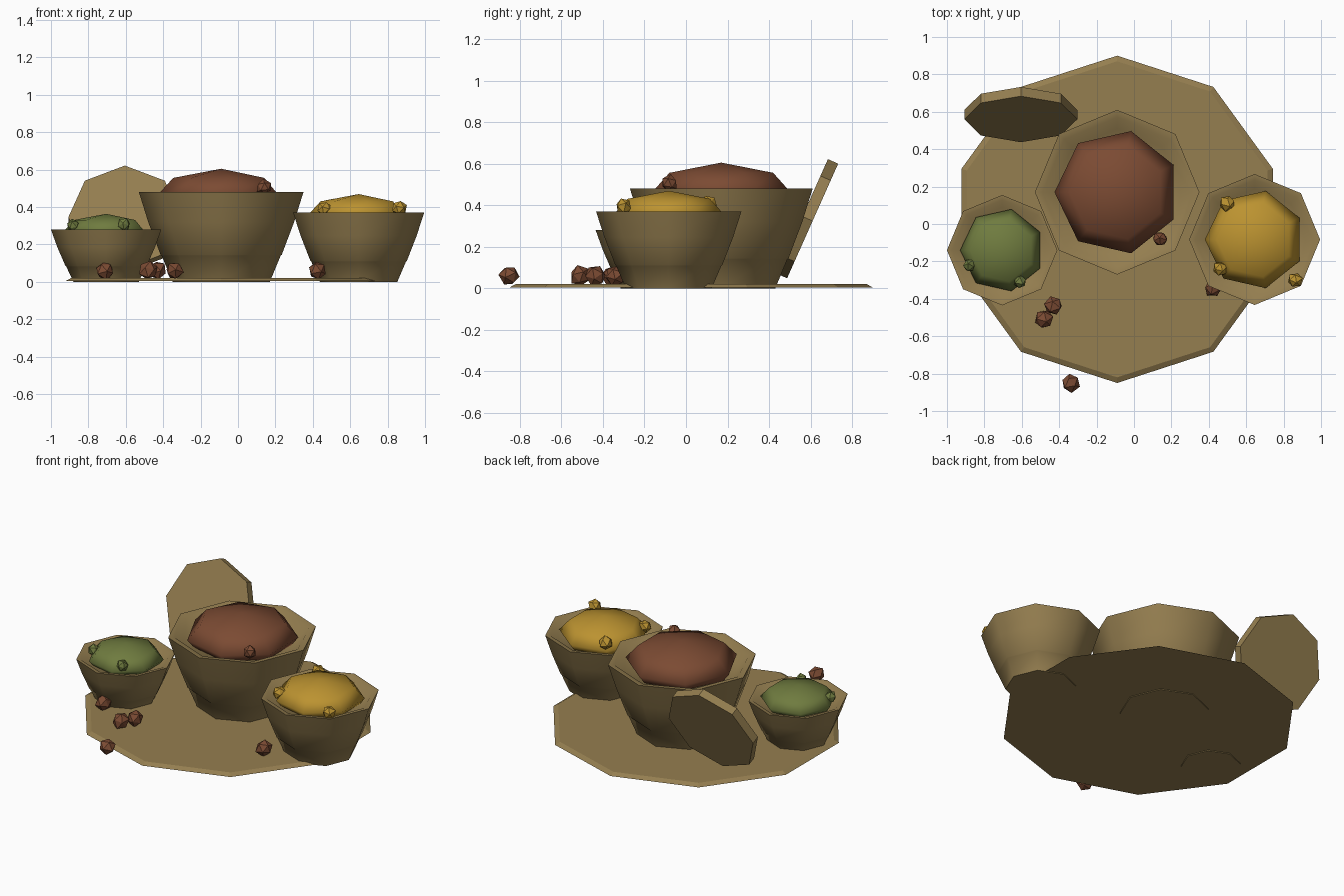
import bpy, bmesh, math, random
from mathutils import Vector, Matrix

random.seed(4)
cube = bpy.data.objects.get("Cube")
if cube:
    bpy.data.objects.remove(cube, do_unlink=True)


def material(name, r, g, b):
    m = bpy.data.materials.new(name)
    m.use_nodes = True
    m.diffuse_color = (r, g, b, 1)
    bsdf = m.node_tree.nodes["Principled BSDF"]
    bsdf.inputs["Base Color"].default_value = (r, g, b, 1)
    bsdf.inputs["Roughness"].default_value = 0.9
    return m


CLAY = material("tan clay", 0.30, 0.21, 0.08)
RED = material("red brown spice", 0.20, 0.07, 0.033)
YELLOW = material("yellow spice", 0.50, 0.29, 0.03)
GREEN = material("green spice", 0.16, 0.20, 0.05)


def finish(name, bm, mat, loc=(0, 0, 0), smooth_angle=0):
    """Turn a bmesh into an object, smooth below the given edge angle."""
    bmesh.ops.recalc_face_normals(bm, faces=bm.faces)
    if smooth_angle:
        for f in bm.faces:
            f.smooth = True
        for e in bm.edges:
            e.smooth = e.calc_face_angle(0) < math.radians(smooth_angle)
    me = bpy.data.meshes.new(name)
    bm.to_mesh(me)
    bm.free()
    me.materials.append(mat)
    ob = bpy.data.objects.new(name, me)
    ob.location = loc
    bpy.context.collection.objects.link(ob)
    return ob


def lathe(profile, sides, start=0.0):
    """Revolve (radius, height) points that begin and end on the axis."""
    bm = bmesh.new()
    rings = []
    for r, z in profile:
        if r == 0:
            rings.append([bm.verts.new((0, 0, z))] * sides)
        else:
            angles = [start + math.tau * i / sides for i in range(sides)]
            rings.append([bm.verts.new((r * math.cos(a), r * math.sin(a), z)) for a in angles])
    for low, high in zip(rings, rings[1:]):
        for i in range(sides):
            j = (i + 1) % sides
            corners = [low[i], low[j], high[j], high[i]]
            bm.faces.new(list(dict.fromkeys(corners)))
    return bm


# Faceted mat under everything
mat_profile = [(0, 0.004), (0.875, 0.004), (0.845, 0.02), (0, 0.02)]
finish("mat", lathe(mat_profile, 10, math.pi / 2), CLAY, (-0.09, 0.025, 0))

# Bowl with a fine seam and a bevelled rim; heaped spice inside
BOWL = [(0, 0), (0.26, 0), (0.318, 0.14), (0.324, 0.145), (0.39, 0.32), (0.44, 0.48),
        (0.40, 0.475), (0.34, 0.42), (0, 0.42)]
HEAP = [(0, -0.08), (0.28, -0.08), (0.335, -0.01), (0.256, 0.076), (0, 0.125)]


def bowl_of_spice(label, x, y, radius, height, spice):
    s = radius / 0.44
    h = height / 0.48
    finish(label + "_bowl", lathe([(r * s, z * h) for r, z in BOWL], 8), CLAY, (x, y, 0), 50)
    heap = lathe([(r * s, z * s) for r, z in HEAP], 7, math.pi)
    finish(label + "_spice_heap", heap, spice, (x, y, height), 75)


bowl_of_spice("large", -0.09, 0.17, 0.44, 0.48, RED)
bowl_of_spice("medium", 0.645, -0.083, 0.35, 0.37, YELLOW)
bowl_of_spice("small", -0.705, -0.14, 0.295, 0.28, GREEN)

# Octagonal lid leaning behind the large bowl
lid = lathe([(0, -0.027), (0.302, -0.027), (0.302, 0.027), (0, 0.027)], 8)
tilt = Vector((0, -0.913, 0.407)).to_track_quat("Z", "X").to_matrix().to_4x4()
bmesh.ops.transform(lid, matrix=tilt, verts=lid.verts)
finish("leaning_lid", lid, CLAY, (-0.605, 0.585, 0.335))


# Rough faceted lumps
def lump(name, spice, radius, loc):
    bm = bmesh.new()
    bmesh.ops.create_icosphere(bm, subdivisions=1, radius=radius)
    for v in bm.verts:
        v.co *= random.uniform(0.9, 1.12)
    turn = Matrix.Rotation(random.uniform(0, math.tau), 4, (0.5, 0.3, 0.8))
    bmesh.ops.transform(bm, matrix=turn, verts=bm.verts)
    finish(name, bm, spice, loc)


for i, (x, y) in enumerate([(-0.34, -0.85), (-0.48, -0.51), (-0.43, -0.435),
                            (-0.71, -0.36), (0.425, -0.34)]):
    lump(f"fallen_lump_{i + 1}", RED, 0.05, (x, y, 0.06))

lump("red_lump", RED, 0.042, (0.14, -0.08, 0.505))
for i, loc in enumerate([(0.50, 0.11, 0.405), (0.86, -0.30, 0.395), (0.46, -0.24, 0.39)]):
    lump(f"yellow_lump_{i + 1}", YELLOW, 0.042, loc)
for i, loc in enumerate([(-0.88, -0.22, 0.30), (-0.61, -0.31, 0.305)]):
    lump(f"green_lump_{i + 1}", GREEN, 0.036, loc)
